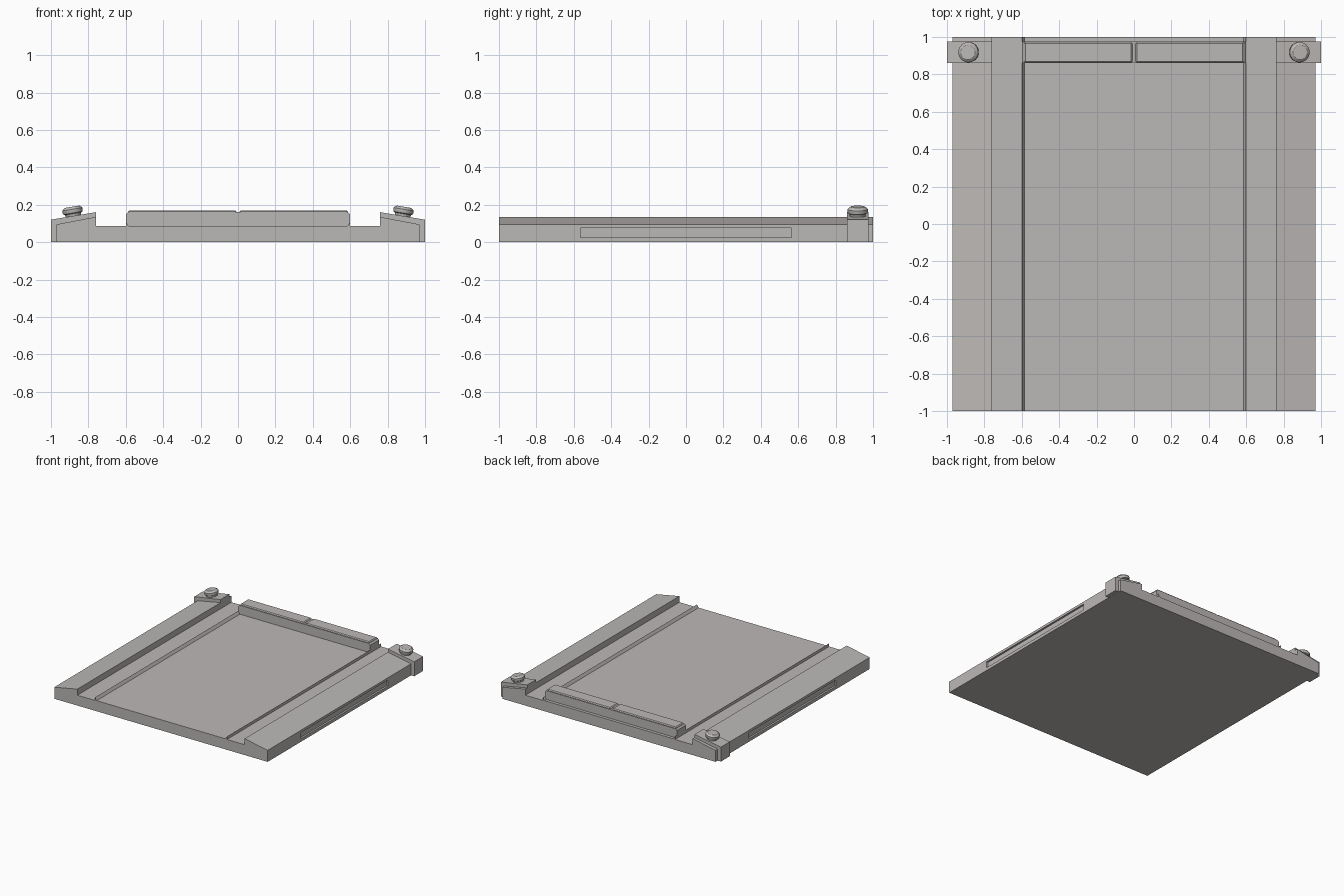
import bpy, bmesh, math
from mathutils import Matrix

cube = bpy.data.objects.get("Cube")
if cube:
    bpy.data.objects.remove(cube)

grey = bpy.data.materials.new("warm_grey")
grey.use_nodes = True
colour = (0.5, 0.48, 0.47, 1)
grey.diffuse_color = colour
grey.node_tree.nodes["Principled BSDF"].inputs["Base Color"].default_value = colour


def finish(name, bm):
    bmesh.ops.recalc_face_normals(bm, faces=bm.faces)
    mesh = bpy.data.meshes.new(name)
    bm.to_mesh(mesh)
    bm.free()
    mesh.materials.append(grey)
    obj = bpy.data.objects.new(name, mesh)
    bpy.context.collection.objects.link(obj)
    return obj


def extrude_profile(name, points, y0, y1):
    """Extrude an x-z outline from y0 to y1."""
    bm = bmesh.new()
    face = bm.faces.new([bm.verts.new((x, y0, z)) for x, z in points])
    new = bmesh.ops.extrude_face_region(bm, geom=[face])["geom"]
    verts = [v for v in new if isinstance(v, bmesh.types.BMVert)]
    bmesh.ops.translate(bm, verts=verts, vec=(0, y1 - y0, 0))
    return finish(name, bm)


def box(name, x, y, z):
    return extrude_profile(name, [(x[0], z[0]), (x[1], z[0]), (x[1], z[1]), (x[0], z[1])], *y)


def mirrored(points):
    """Complete a right-hand outline with its reflection."""
    return points + [(-x, z) for x, z in reversed(points)]


def lathe(name, profile, matrix, steps=32):
    bm = bmesh.new()
    rings = []
    for r, z in profile:
        angles = [math.tau * i / steps for i in range(steps)]
        rings.append([bm.verts.new((r * math.cos(a), r * math.sin(a), z)) for a in angles])
    for low, high in zip(rings, rings[1:]):
        for i in range(steps):
            j = (i + 1) % steps
            bm.faces.new((low[i], low[j], high[j], high[i]))
    bm.faces.new(rings[0])
    bm.faces.new(rings[-1])
    bm.transform(matrix)
    obj = finish(name, bm)
    bpy.ops.object.select_all(action="DESELECT")
    obj.select_set(True)
    bpy.context.view_layer.objects.active = obj
    bpy.ops.object.shade_smooth_by_angle(angle=math.radians(30))
    return obj


# Tray with sloped side rails and thin pointed ribs
tray = extrude_profile("tray", mirrored([
    (0.97, 0), (0.97, 0.095), (0.76, 0.135), (0.76, 0.085),
    (0.6, 0.085), (0.6, 0.11), (0.585, 0.087)]), -1, 1)

# Long shallow slots in the outer sides
for side in (-1, 1):
    cutter = box("slot_cutter", (side * 0.97 - 0.015, side * 0.97 + 0.015), (-0.565, 0.565), (0.025, 0.075))
    cutter.hide_render = True
    mod = tray.modifiers.new("slot", "BOOLEAN")
    mod.object = cutter
    mod.solver = "EXACT"
    bpy.context.view_layer.objects.active = tray
    bpy.ops.object.modifier_apply(modifier=mod.name)
    bpy.data.objects.remove(cutter)

# Stop bar at the back, with two raised pads
extrude_profile("stop_bar", mirrored([(0.6, 0.08), (0.6, 0.148), (0.588, 0.16)]), 0.86, 0.975)
for side, label in ((-1, "right"), (1, "left")):
    pad = box(label + "_stop_pad", sorted((side * 0.008, side * 0.588)), (0.863, 0.972), (0.155, 0.17))
    bevel = pad.modifiers.new("edge_bevel", "BEVEL")
    bevel.width = 0.007
    bevel.segments = 1

# Corner brackets with tilted knobs
slope = math.atan2(0.04, 0.24)
knob = [(0.04, -0.01), (0.044, 0.012), (0.052, 0.016), (0.054, 0.022),
        (0.054, 0.036), (0.05, 0.042), (0.038, 0.05)]
for side, label in ((-1, "right"), (1, "left")):
    outline = [(0.76, 0.001), (1, 0.001), (1, 0.12), (0.76, 0.16)]
    extrude_profile(label + "_bracket", [(side * x, z) for x, z in outline], 0.86, 0.975)
    place = Matrix.Translation((side * 0.88, 0.918, 0.14)) @ Matrix.Rotation(side * slope, 4, "Y")
    lathe(label + "_knob", knob, place)
